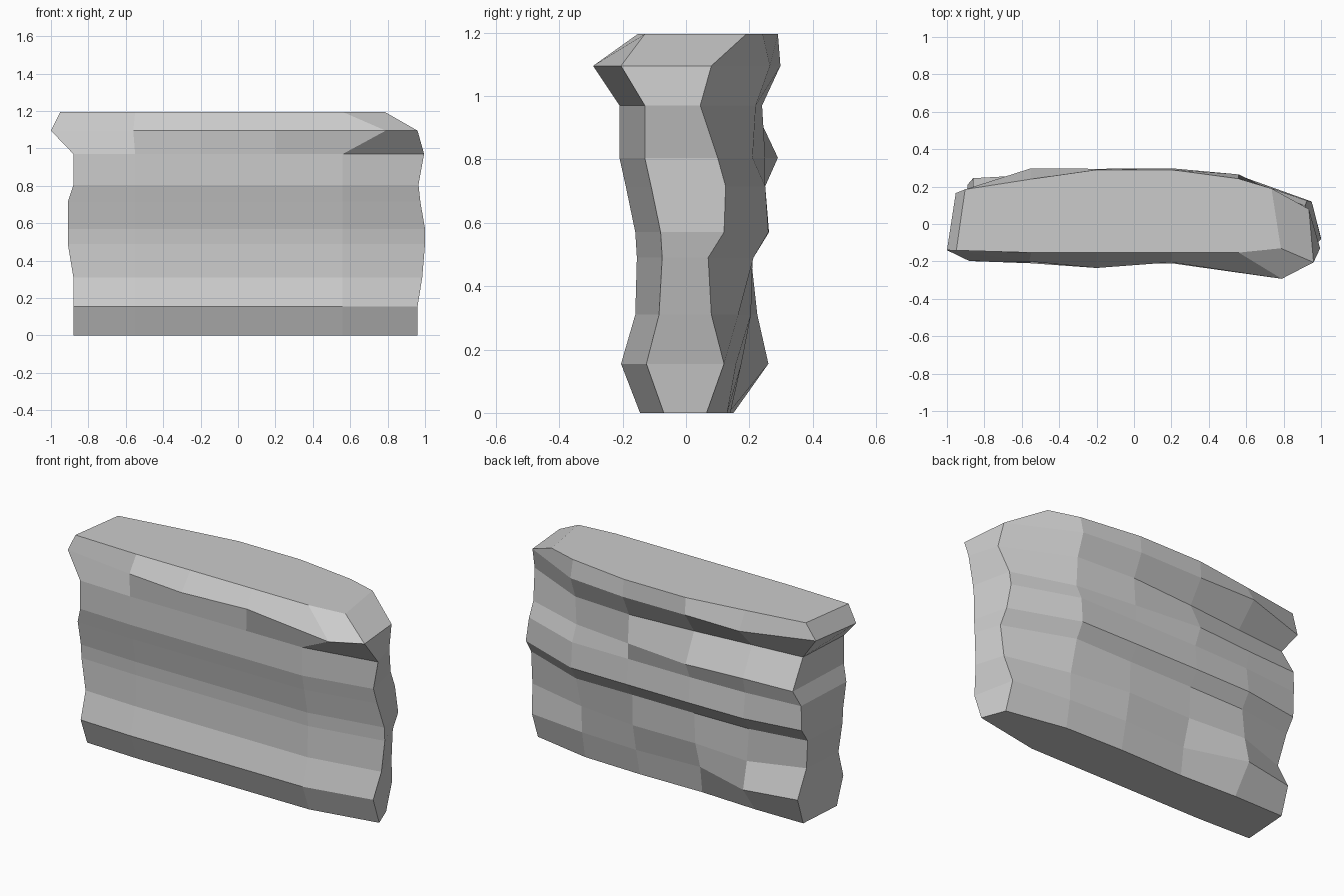
import bpy, bmesh

# Column positions shared by the front and back of every level
COLS = [-0.55, -0.2, 0.2, 0.56]

# Each level: z, left x, right x, front y, right-end front y,
# then back y from the right end to the left end
LEVELS = [
    (0.000, -.88, .96, -.145, -.07, .065, .130, .140, .135, .150, .148),
    (0.155, -.88, .96, -.205, -.125, .12, .158, .175, .155, .260, .200),
    (0.310, -.88, .985, -.160, -.085, .08, .165, .205, .200, .225, .118),
    (0.490, -.91, 1.0, -.155, -.075, .07, .213, .210, .210, .205, .150),
    (0.570, -.91, 1.0, -.160, -.08, .12, .260, .262, .262, .258, .205),
    (0.715, -.91, .975, -.190, -.11, .125, .250, .250, .250, .240, .210),
    (0.805, -.88, .965, -.210, -.13, .10, .210, .250, .290, .262, .245),
    (0.970, -.88, .995, -.210, -.13, .045, .220, .240, .212, .178, .150),
    (1.095, -1.0, .96, -.205, -.205, .08, .265, .298, .295, .298, .165),
    (1.195, -.95, .785, -.153, -.13, .19, .242, .290, .290, .240, .185),
]
LIP = 8  # level of the overhanging rim


def ring(i):
    z, xl, xr, yf, yfr, *back = LEVELS[i]
    front = [(x, yf) for x in COLS]
    if i == LIP:  # the rim bulges and sweeps out to the right corner
        front = [(-.56, -.2), (-.2, -.235), (.2, -.205), (.79, -.293)]
    left_front = (xl, -.14 if i == LIP else yf + .012)
    xs = [xr - .05 if i != LIP else .935] + COLS[::-1]
    xs.append(xl + (.047 if i >= LIP else .02))
    pts = [left_front] + front + [(xr, yfr)] + list(zip(xs, back))
    return [(x, y, z) for x, y in pts]


# Rock wall lofted through all levels and capped
bm = bmesh.new()
rings = [[bm.verts.new(p) for p in ring(i)] for i in range(len(LEVELS))]
for a, b in zip(rings, rings[1:]):
    n = len(a)
    for j in range(n):
        k = (j + 1) % n
        bm.faces.new((a[j], a[k], b[k], b[j]))
bm.faces.new(rings[0][::-1])
bm.faces.new(rings[-1])
bm.normal_update()

mesh = bpy.data.meshes.new("rock_wall")
bm.to_mesh(mesh)
bm.free()
bpy.context.collection.objects.link(bpy.data.objects.new("rock_wall", mesh))
